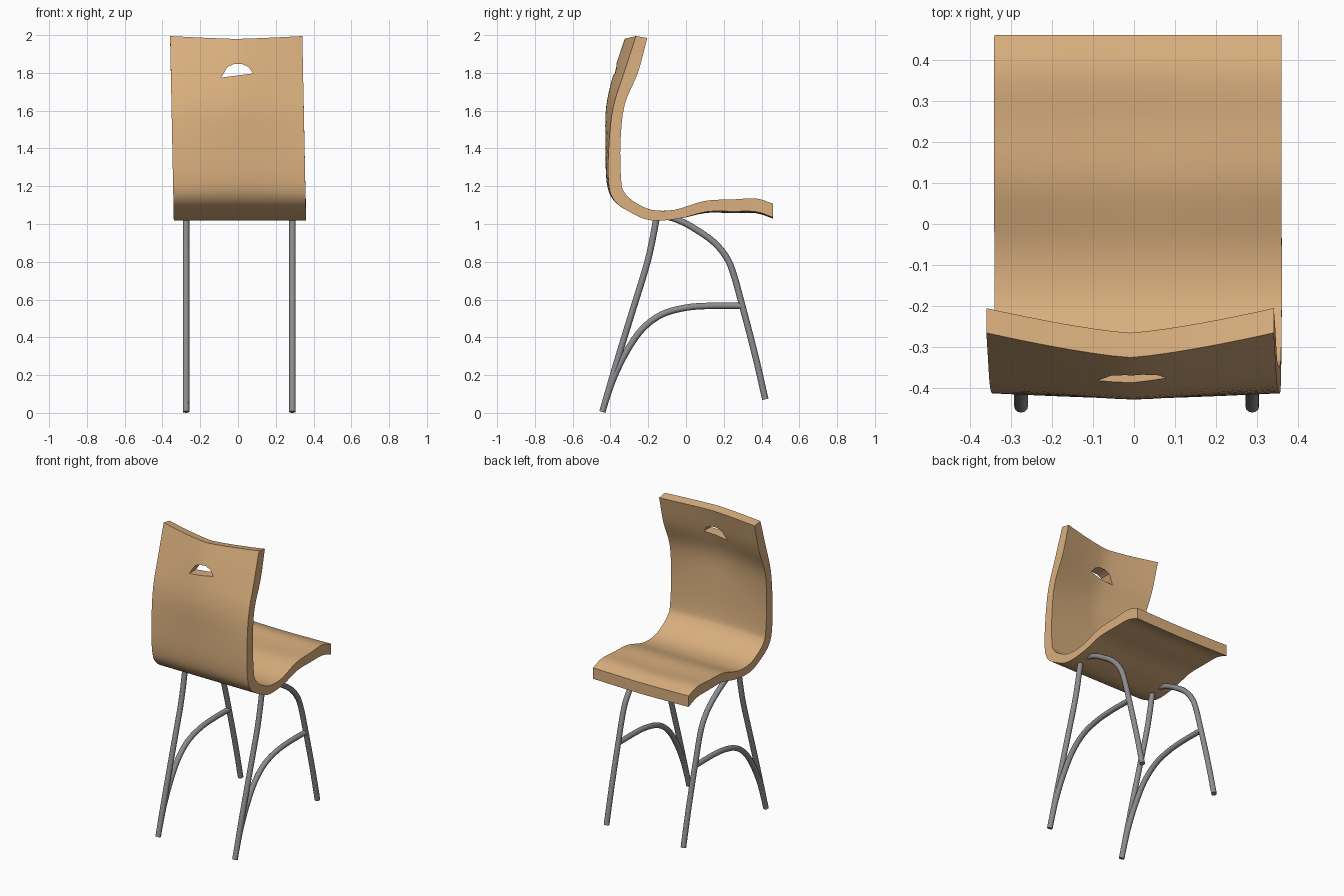
import bpy, bmesh, math
from mathutils import Vector

if "Cube" in bpy.data.objects:
    bpy.data.objects.remove(bpy.data.objects["Cube"])


def material(name, rgb):
    m = bpy.data.materials.new(name)
    m.diffuse_color = (*rgb, 1)
    m.use_nodes = True
    m.node_tree.nodes["Principled BSDF"].inputs["Base Color"].default_value = m.diffuse_color
    return m


wood = material("light wood", (0.70, 0.43, 0.21))
metal = material("grey metal", (0.27, 0.27, 0.28))


def spline(pts, n):
    """Smooth Catmull-Rom samples through tuples of any length."""
    pts = [Vector(p) for p in pts]
    p = [2 * pts[0] - pts[1]] + pts + [2 * pts[-1] - pts[-2]]
    out = []
    for i in range(1, len(p) - 2):
        a, b, c, d = p[i - 1:i + 3]
        for k in range(n):
            t = k / n
            out.append(0.5 * (2 * b + (c - a) * t + (2 * a - 5 * b + 4 * c - d) * t * t
                              + (3 * b - a - 3 * c + d) * t ** 3))
    return out + [pts[-1]]


def add_object(name, mesh, mat):
    ob = bpy.data.objects.new(name, mesh)
    bpy.context.collection.objects.link(ob)
    if mat:
        mesh.materials.clear()
        mesh.materials.append(mat)
    return ob


def smooth(ob):
    bpy.ops.object.select_all(action='DESELECT')
    ob.select_set(True)
    bpy.context.view_layer.objects.active = ob
    bpy.ops.object.shade_smooth_by_angle(angle=math.radians(35))


# bent shell: underside/back (y, z), topside/front (y, z), centre bow in y and z
PROFILE = [
    (0.46, 1.035, 0.46, 1.108, 0, -0.006),
    (0.37, 1.065, 0.37, 1.135, 0, -0.008),
    (0.25, 1.067, 0.25, 1.130, 0, -0.010),
    (0.11, 1.065, 0.10, 1.122, 0, -0.006),
    (-0.04, 1.028, -0.06, 1.075, 0, 0),
    (-0.19, 1.020, -0.18, 1.075, 0, 0),
    (-0.30, 1.065, -0.27, 1.115, 0, 0),
    (-0.38, 1.125, -0.325, 1.165, -0.003, 0),
    (-0.41, 1.22, -0.343, 1.23, -0.01, 0),
    (-0.408, 1.42, -0.347, 1.43, -0.018, 0),
    (-0.385, 1.62, -0.325, 1.63, -0.038, 0),
    (-0.325, 1.81, -0.255, 1.80, -0.055, 0),
    (-0.265, 1.995, -0.205, 1.985, -0.06, -0.015),
]


def build_shell():
    bm = bmesh.new()
    rows, cols = spline(PROFILE, 4), 16
    grid = []
    for s in rows:
        line = []
        shift = 0.01 - 0.02 * max(0, min(1, s[1] - 1.02))
        for side in (0, 2):
            for j in range(cols + 1):
                u = 2 * j / cols - 1
                bow = 1 - abs(u) ** 1.3
                line.append(bm.verts.new((0.35 * u + shift, s[side] + s[4] * bow,
                                          s[side + 1] + s[5] * bow)))
        # closed ring around the cross-section
        grid.append(line[:cols + 1] + line[:cols:-1])
    n = len(grid[0])
    for a, b in zip(grid, grid[1:]):
        for j in range(n):
            k = (j + 1) % n
            bm.faces.new((a[j], a[k], b[k], b[j]))
    for ring in (grid[0], grid[-1]):
        for j in range(cols):
            bm.faces.new((ring[j], ring[j + 1], ring[n - 2 - j], ring[n - 1 - j]))
    bmesh.ops.recalc_face_normals(bm, faces=bm.faces)
    me = bpy.data.meshes.new("seat_shell")
    bm.to_mesh(me)
    return add_object("seat_shell", me, wood)


shell = build_shell()

# arched hand hole cut through the backrest
bm = bmesh.new()
outline = [(-0.09, 1.775), (0.08, 1.797), (0.055, 1.832), (0.02, 1.847),
           (-0.02, 1.847), (-0.055, 1.832)]
face = bm.faces.new([bm.verts.new((x, -0.7, z)) for x, z in outline])
ext = bmesh.ops.extrude_face_region(bm, geom=[face])
for v in ext["geom"]:
    if isinstance(v, bmesh.types.BMVert):
        v.co.y = 0.0
bmesh.ops.recalc_face_normals(bm, faces=bm.faces)
cut_mesh = bpy.data.meshes.new("hole_cutter")
bm.to_mesh(cut_mesh)
cutter = add_object("hole_cutter", cut_mesh, wood)
cutter.hide_render = True
mod = shell.modifiers.new("hand hole", 'BOOLEAN')
mod.operation, mod.solver, mod.object = 'DIFFERENCE', 'EXACT', cutter
bpy.context.view_layer.objects.active = shell
bpy.ops.object.modifier_apply(modifier=mod.name)
bpy.data.objects.remove(cutter)
smooth(shell)


def tube(name, x, pts, r=0.017):
    path = spline(pts, 5)
    cu = bpy.data.curves.new(name, 'CURVE')
    cu.dimensions = '3D'
    cu.bevel_depth, cu.bevel_resolution, cu.use_fill_caps = r, 4, True
    sp = cu.splines.new('POLY')
    sp.points.add(len(path) - 1)
    for p, q in zip(sp.points, path):
        p.co = (x, q[0], q[1], 1)
    tmp = bpy.data.objects.new("tmp", cu)
    bpy.context.collection.objects.link(tmp)
    bpy.context.view_layer.update()
    me = bpy.data.meshes.new_from_object(
        tmp.evaluated_get(bpy.context.evaluated_depsgraph_get()))
    bpy.data.objects.remove(tmp)
    smooth(add_object(name, me, metal))


# tubular legs and curved braces, one frame per side
for side, x in (("left", -0.275), ("right", 0.288)):
    tube("back_leg_" + side, x, [(-0.443, 0.005), (-0.36, 0.29), (-0.28, 0.55), (-0.215, 0.76),
                                 (-0.185, 0.88), (-0.155, 1.035)])
    tube("front_leg_" + side, x, [(0.42, 0.072), (0.365, 0.31), (0.30, 0.56), (0.25, 0.74),
                                  (0.21, 0.83), (0.14, 0.91), (0.03, 0.985), (-0.04, 1.02),
                                  (-0.10, 1.04)])
    tube("brace_" + side, x, [(-0.43, 0.05), (-0.385, 0.18), (-0.32, 0.315), (-0.235, 0.44),
                              (-0.13, 0.52), (0.0, 0.557), (0.14, 0.567), (0.30, 0.566)])
